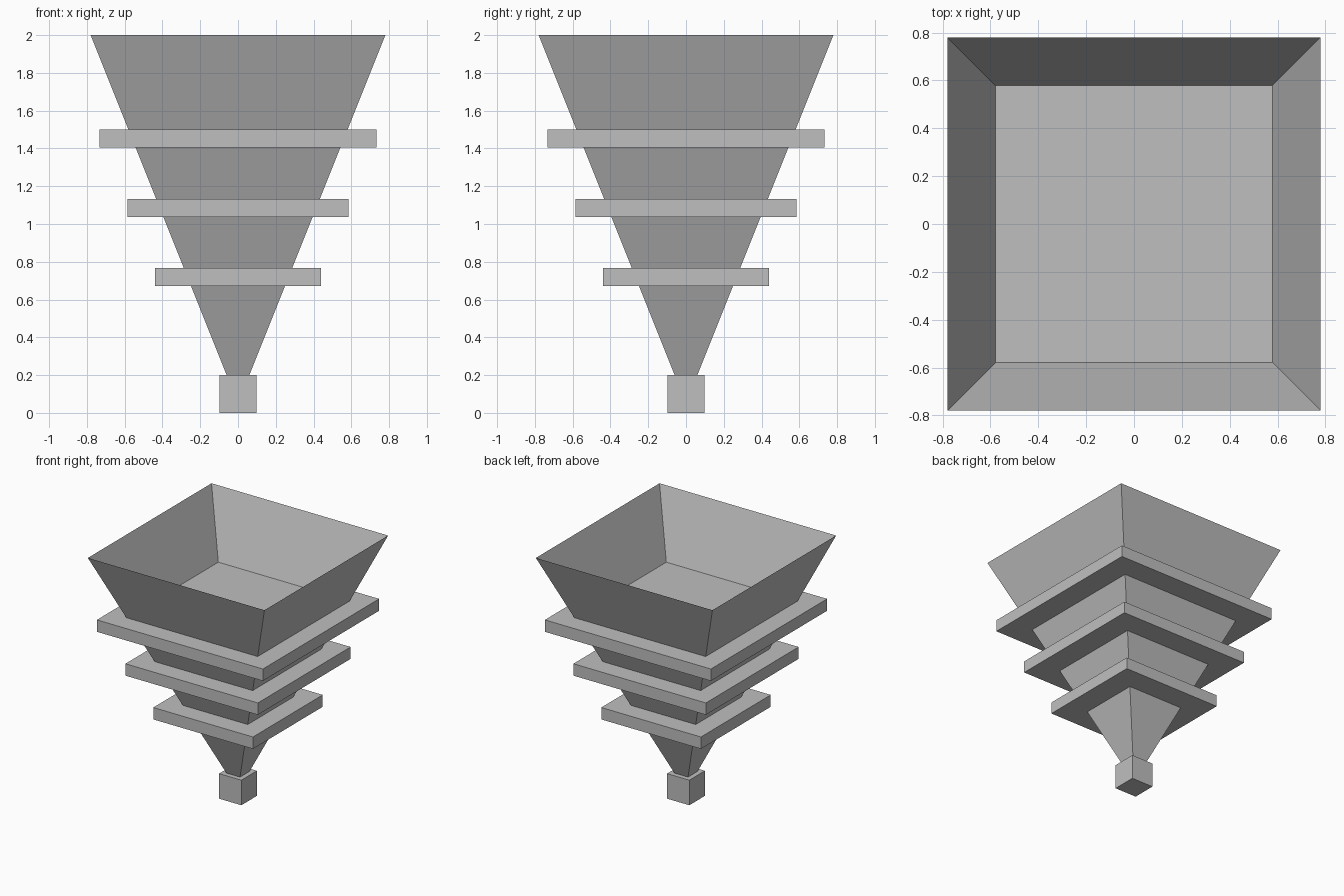
import bpy
import bmesh
from math import pi, sqrt
from mathutils import Matrix

default_cube = bpy.data.objects.get("Cube")
if default_cube:
    bpy.data.objects.remove(default_cube, do_unlink=True)

# Single plain grey finish
grey = bpy.data.materials.new("plain_grey")
grey.use_nodes = True
colour = (0.52, 0.52, 0.52, 1)
grey.diffuse_color = colour
grey.node_tree.nodes["Principled BSDF"].inputs["Base Color"].default_value = colour


def square_frustum(name, bottom_half, top_half, z_low, z_high, capped=True):
    """Four-sided block or open shell, with half widths at both ends."""
    bm = bmesh.new()
    bmesh.ops.create_cone(
        bm, segments=4, cap_ends=capped, cap_tris=False,
        radius1=bottom_half * sqrt(2), radius2=top_half * sqrt(2),
        depth=z_high - z_low,
        matrix=Matrix.Translation((0, 0, (z_low + z_high) / 2))
        @ Matrix.Rotation(pi / 4, 4, "Z"))
    mesh = bpy.data.meshes.new(name)
    bm.to_mesh(mesh)
    bm.free()
    mesh.materials.append(grey)
    obj = bpy.data.objects.new(name, mesh)
    bpy.context.collection.objects.link(obj)
    return obj


# Thin open-topped funnel running down into the foot
square_frustum("funnel_shell", 0.02, 0.78, 0.1, 2.0, capped=False)

# Small foot block
square_frustum("foot_block", 0.098, 0.098, 0.0, 0.2)

# Three square slabs, wider towards the top
for name, half, z_low in (("lower_slab", 0.44, 0.672),
                          ("middle_slab", 0.585, 1.038),
                          ("upper_slab", 0.733, 1.405)):
    square_frustum(name, half, half, z_low, z_low + 0.095)
